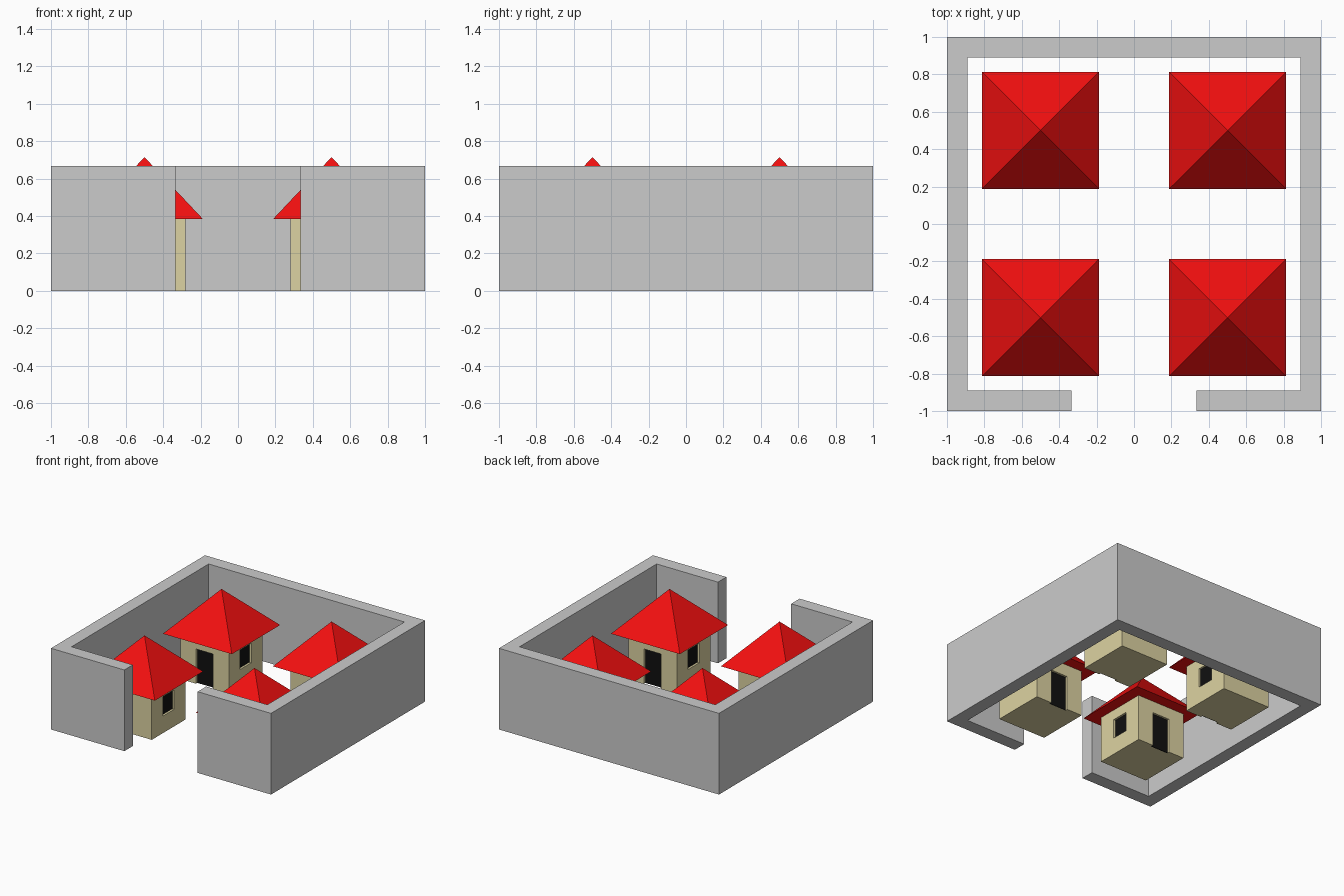
import bpy, bmesh, math

if "Cube" in bpy.data.objects:
    bpy.data.objects.remove(bpy.data.objects["Cube"])

def material(name, color):
    m = bpy.data.materials.new(name)
    m.diffuse_color = (*color, 1)
    m.use_nodes = True
    m.node_tree.nodes["Principled BSDF"].inputs["Base Color"].default_value = m.diffuse_color
    return m

RED = material("roof_red", (0.9, 0.005, 0.005))
CREAM = material("plaster_cream", (0.72, 0.65, 0.36))
BLACK = material("opening_black", (0.005, 0.005, 0.005))

def make_object(name, bm, mat=None):
    bmesh.ops.recalc_face_normals(bm, faces=bm.faces)
    me = bpy.data.meshes.new(name)
    bm.to_mesh(me)
    bm.free()
    ob = bpy.data.objects.new(name, me)
    bpy.context.collection.objects.link(ob)
    if mat:
        me.materials.append(mat)
    return ob

def box(name, lo, hi, mat=None):
    bm = bmesh.new()
    bmesh.ops.create_cube(bm, size=1)
    for v in bm.verts:
        v.co = [l if c < 0 else h for c, l, h in zip(v.co, lo, hi)]
    return make_object(name, bm, mat)

def mirror_four(ob):
    # one house part becomes four, mirrored about the courtyard centre
    mod = ob.modifiers.new("four_houses", 'MIRROR')
    mod.use_axis = (True, True, False)
    mod.use_mirror_merge = False

def cut(ob, cutter):
    cutter.hide_render = True
    cutter.hide_set(True)
    cutter.display_type = 'WIRE'
    mod = ob.modifiers.new("cut", 'BOOLEAN')
    mod.operation = 'DIFFERENCE'
    mod.solver = 'EXACT'
    mod.object = cutter

# Courtyard wall with a front gateway
g, i, H = 0.333, 0.89, 0.667
half = [(g, -i), (g, -1), (1, -1), (1, 1)]
inner = [(i, i), (i, -i)]
outline = [(g, -i), (g, -1), (1, -1), (1, 1), (-1, 1), (-1, -1), (-g, -1),
           (-g, -i), (-i, -i), (-i, i), (i, i), (i, -i)]
bm = bmesh.new()
face = bm.faces.new([bm.verts.new((x, y, 0)) for x, y in outline])
top = bmesh.ops.extrude_face_region(bm, geom=[face])["geom"]
bmesh.ops.translate(bm, vec=(0, 0, H),
                    verts=[e for e in top if isinstance(e, bmesh.types.BMVert)])
make_object("courtyard_wall", bm)

# House body: door faces the y centre, window faces the x centre
C, R, EAVE, APEX = 0.5, 0.22, 0.383, 0.715
near, far, depth = C - R, C + R, 0.02
body = box("house_body", (near, near, 0), (far, far, EAVE), CREAM)
dw, dh = 0.078, 0.285
ww, w0, w1 = 0.072, 0.14, 0.30
cut(body, box("door_cutter", (C - dw, near - 0.1, -0.1), (C + dw, near + depth, dh), CREAM))
cut(body, box("window_cutter", (near - 0.1, C - ww, w0), (near + depth, C + ww, w1), CREAM))
mirror_four(body)

# Dark panels set in the openings
mirror_four(box("door", (C - dw, near + depth - 0.003, 0),
                (C + dw, near + depth + 0.003, dh), BLACK))
mirror_four(box("window", (near + depth - 0.003, C - ww, w0),
                (near + depth + 0.003, C + ww, w1), BLACK))

# Pyramid roof
bm = bmesh.new()
e = 0.3135
base = [bm.verts.new((C + sx * e, C + sy * e, EAVE))
        for sx, sy in ((-1, -1), (1, -1), (1, 1), (-1, 1))]
tip = bm.verts.new((C, C, APEX))
bm.faces.new(base)
for k in range(4):
    bm.faces.new((base[k], base[(k + 1) % 4], tip))
mirror_four(make_object("roof", bm, RED))
